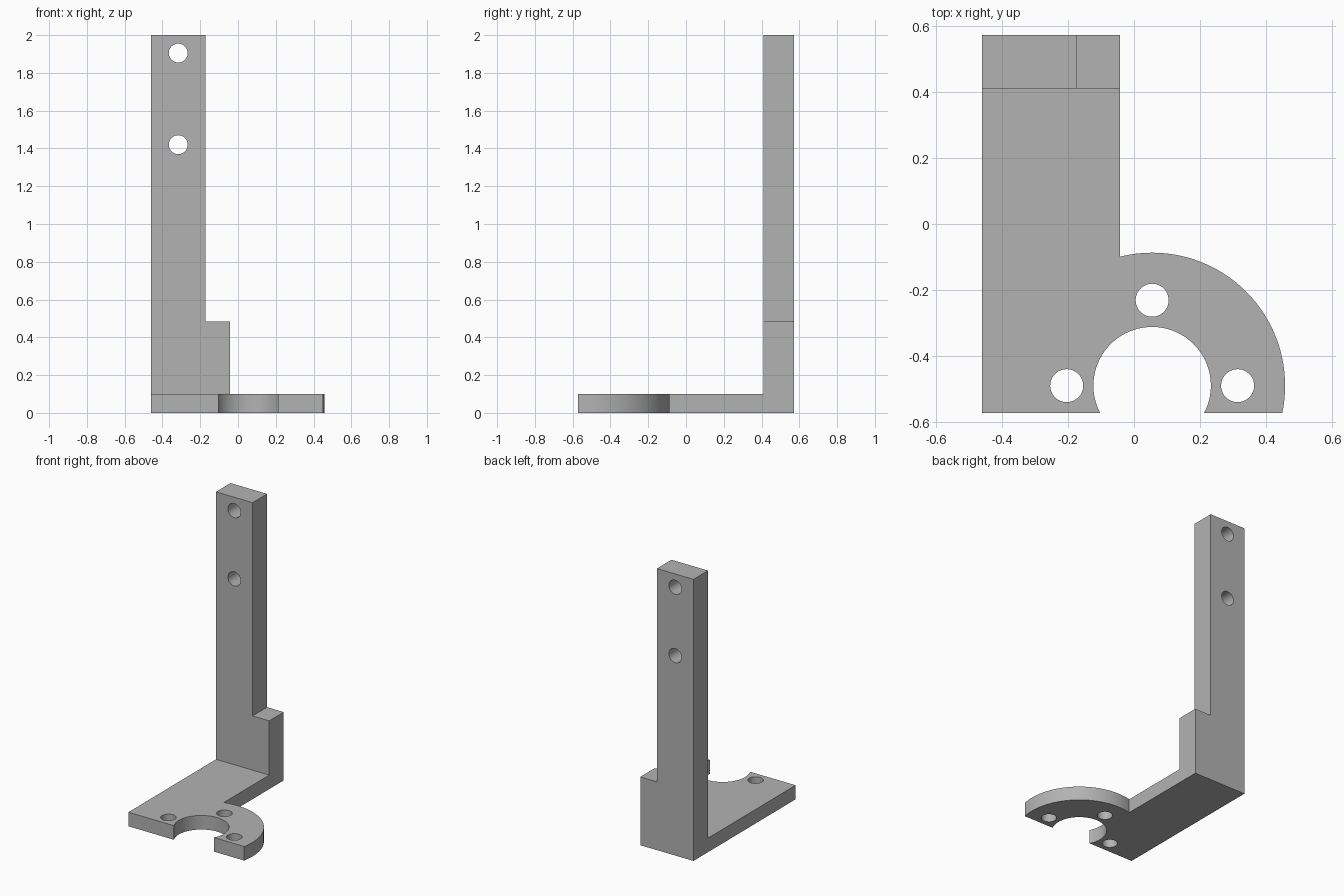
import bpy, bmesh
from math import sin, cos, asin, acos, pi
from mathutils import Vector

if "Cube" in bpy.data.objects:
    bpy.data.objects.remove(bpy.data.objects["Cube"])

grey = bpy.data.materials.new("plain grey")
grey.use_nodes = True
colour = (0.45, 0.45, 0.45, 1)
grey.diffuse_color = colour
grey.node_tree.nodes["Principled BSDF"].inputs["Base Color"].default_value = colour

LEFT, STEP, EDGE = -0.46, -0.173, -0.042
FRONT, WALL, BACK = -0.573, 0.41, 0.573
THICK = 0.1
CX, CY, R_OUT, R_IN, R_BOLT = 0.055, -0.49, 0.403, 0.178, 0.05


def prism(name, outline, extrude):
    """Extrude a closed outline of 3D points along a vector."""
    bm = bmesh.new()
    face = bm.faces.new([bm.verts.new(p) for p in outline])
    new = bmesh.ops.extrude_face_region(bm, geom=[face])["geom"]
    bmesh.ops.translate(bm, vec=Vector(extrude),
                        verts=[g for g in new if isinstance(g, bmesh.types.BMVert)])
    bmesh.ops.recalc_face_normals(bm, faces=bm.faces)
    mesh = bpy.data.meshes.new(name)
    bm.to_mesh(mesh)
    bm.free()
    mesh.materials.append(grey)
    ob = bpy.data.objects.new(name, mesh)
    bpy.context.collection.objects.link(ob)
    return ob


def arc(r, start, end, n):
    return [(CX + r * cos(start + (end - start) * i / n),
             CY + r * sin(start + (end - start) * i / n)) for i in range(n + 1)]


def combine(target, tool, operation):
    """Apply a boolean to the target and discard the tool."""
    mod = target.modifiers.new("join", "BOOLEAN")
    mod.operation, mod.solver, mod.object = operation, "EXACT", tool
    graph = bpy.context.evaluated_depsgraph_get()
    mesh = bpy.data.meshes.new_from_object(target.evaluated_get(graph))
    target.modifiers.clear()
    target.data = mesh
    bpy.data.objects.remove(tool)


def drill(target, centre, axis):
    """Cut a round bolt hole through the target along y or z."""
    ring = [(R_BOLT * cos(2 * pi * i / 48), R_BOLT * sin(2 * pi * i / 48)) for i in range(48)]
    if axis == "z":
        pts = [(centre[0] + u, centre[1] + v, -THICK) for u, v in ring]
        cutter = prism("hole_cutter", pts, (0, 0, 3 * THICK))
    else:
        pts = [(centre[0] + u, 0.2, centre[1] + v) for u, v in ring]
        cutter = prism("hole_cutter", pts, (0, 0.6, 0))
    combine(target, cutter, "DIFFERENCE")


# Base plate: rectangular arm, round flange and open central bore
drop = FRONT - CY
outer = arc(R_OUT, asin(drop / R_OUT), acos((EDGE - CX) / R_OUT), 48)
inner = arc(R_IN, pi - asin(drop / R_IN), asin(drop / R_IN), 64)
plan = outer + [(EDGE, BACK), (LEFT, BACK), (LEFT, FRONT)] + inner
bracket = prism("bracket", [(x, y, 0) for x, y in plan], (0, 0, THICK))

# Upright post with a wider stepped foot
profile = [(LEFT, 0), (EDGE, 0), (EDGE, 0.485), (STEP, 0.485), (STEP, 2), (LEFT, 2)]
post = prism("post", [(x, WALL, z) for x, z in profile], (0, BACK - WALL, 0))
combine(bracket, post, "UNION")

# Bolt holes in the flange and the post
for turn in range(3):
    a = turn * pi / 2
    drill(bracket, (CX + 0.259 * cos(a), CY + 0.259 * sin(a)), "z")
for z in (1.42, 1.905):
    drill(bracket, ((LEFT + STEP) / 2, z), "y")

# Merge coplanar faces, then smooth only the curved walls
bm = bmesh.new()
bm.from_mesh(bracket.data)
bmesh.ops.remove_doubles(bm, verts=bm.verts, dist=0.0001)
bmesh.ops.dissolve_limit(bm, angle_limit=0.01, verts=bm.verts, edges=bm.edges)
bm.to_mesh(bracket.data)
bm.free()
bpy.ops.object.select_all(action="DESELECT")
bracket.select_set(True)
bpy.context.view_layer.objects.active = bracket
bpy.ops.object.shade_smooth_by_angle(angle=0.5)
